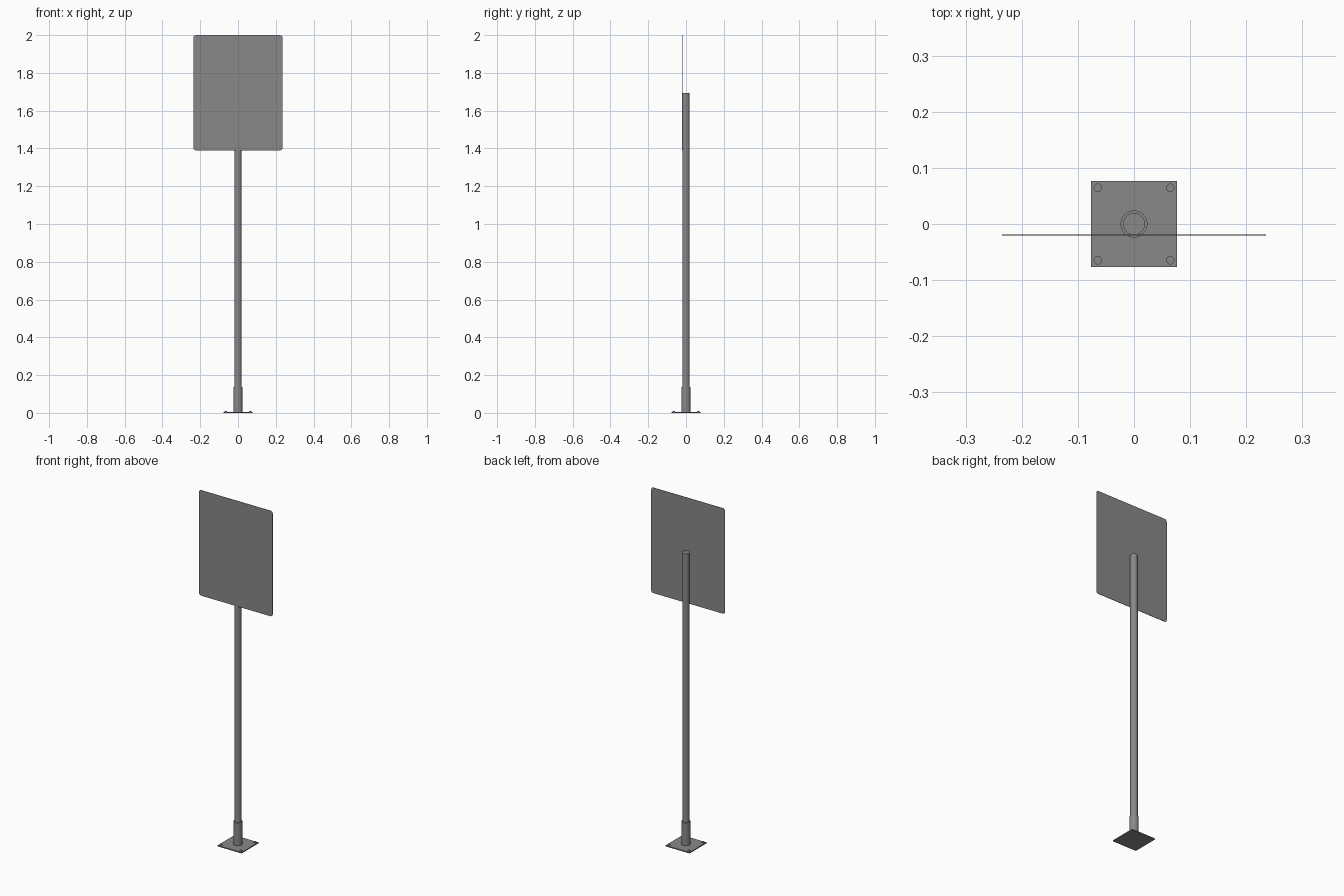
import bpy, bmesh
from math import cos, sin, pi

cube = bpy.data.objects.get("Cube")
if cube:
    bpy.data.objects.remove(cube, do_unlink=True)

grey = bpy.data.materials.new("metal grey")
grey.use_nodes = True
COLOR = (0.25, 0.25, 0.25, 1)
grey.diffuse_color = COLOR
grey.node_tree.nodes["Principled BSDF"].inputs["Base Color"].default_value = COLOR


def finish(name, bm, smooth=True):
    bmesh.ops.recalc_face_normals(bm, faces=bm.faces)
    mesh = bpy.data.meshes.new(name)
    bm.to_mesh(mesh)
    bm.free()
    mesh.materials.append(grey)
    obj = bpy.data.objects.new(name, mesh)
    bpy.context.collection.objects.link(obj)
    if smooth:
        bpy.ops.object.select_all(action='DESELECT')
        obj.select_set(True)
        bpy.context.view_layer.objects.active = obj
        bpy.ops.object.shade_smooth_by_angle()
    return obj


def prism(name, outline, vector, smooth=True):
    """Extrude a closed outline along a vector."""
    bm = bmesh.new()
    face = bm.faces.new([bm.verts.new(p) for p in outline])
    ext = bmesh.ops.extrude_face_region(bm, geom=[face], use_keep_orig=True)
    moved = [v for v in ext["geom"] if isinstance(v, bmesh.types.BMVert)]
    bmesh.ops.translate(bm, verts=moved, vec=vector)
    return finish(name, bm, smooth)


def circle(x, y, z, r, n):
    return [(x + r * cos(2 * pi * i / n), y + r * sin(2 * pi * i / n), z)
            for i in range(n)]


# Ground plate
b = 0.077
prism("base_plate", [(-b, -b, 0), (b, -b, 0), (b, b, 0), (-b, b, 0)],
      (0, 0, 0.006), False)

# Anchor bolts in the plate corners
for side, sx in (("left", 1), ("right", -1)):
    for end, sy in (("front", -1), ("back", 1)):
        prism(f"{end}_{side}_bolt",
              circle(sx * 0.0645, sy * 0.0645, 0.005, 0.0075, 24), (0, 0, 0.006))

# Collar and post
prism("collar", circle(0, 0, 0.005, 0.024, 48), (0, 0, 0.133))
prism("post", circle(0, 0, 0.005, 0.0195, 48), (0, 0, 1.688))

# Sign panel with rounded corners
half_w, bottom, top, r = 0.2355, 1.39, 2.0, 0.014
corners = [(half_w - r, top - r), (r - half_w, top - r),
           (r - half_w, bottom + r), (half_w - r, bottom + r)]
outline = []
for k, (cx, cz) in enumerate(corners):
    for i in range(9):
        a = (k + i / 8) * pi / 2
        outline.append((cx + r * cos(a), -0.0205, cz + r * sin(a)))
prism("sign_panel", outline, (0, 0.002, 0))
